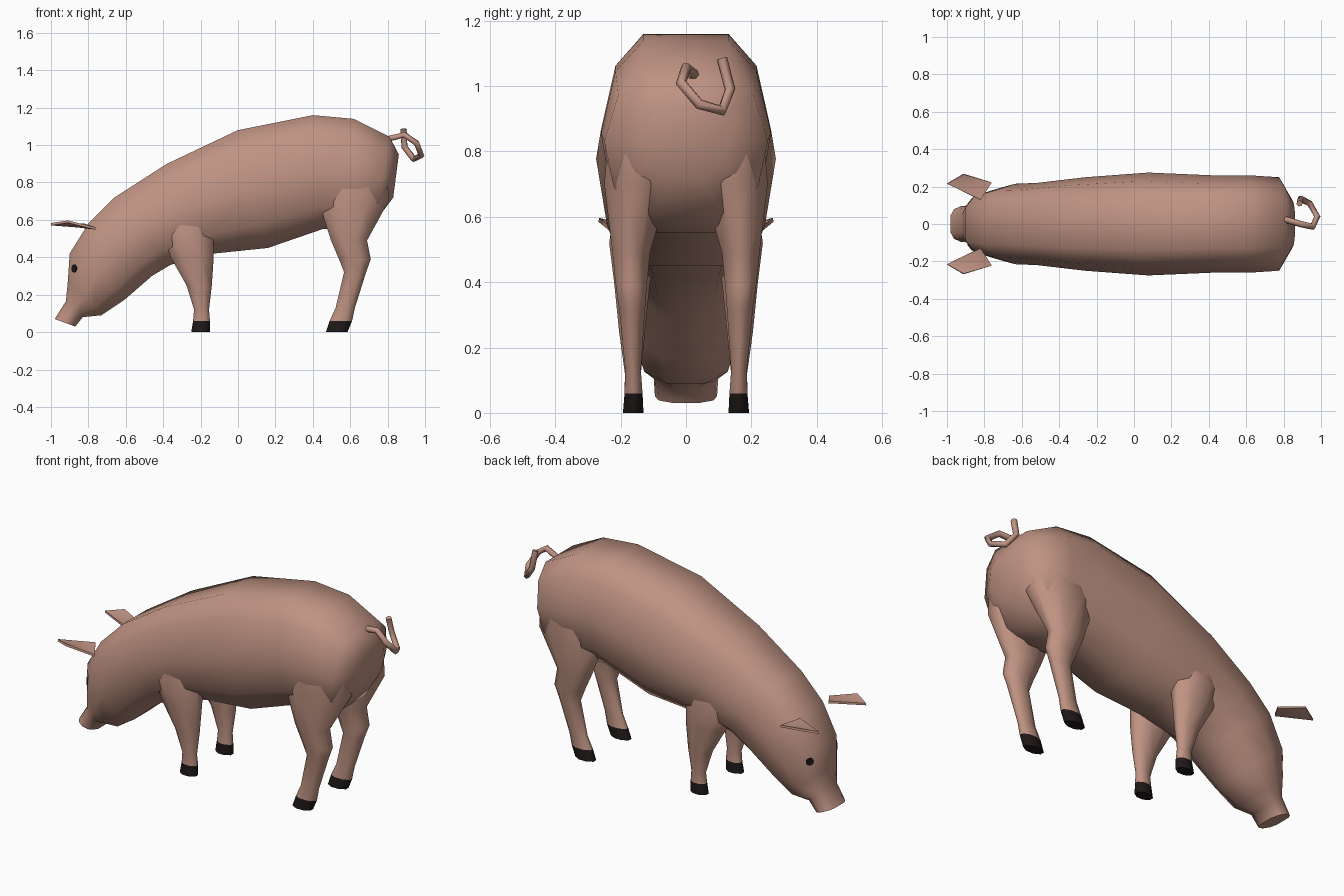
import bpy, bmesh, math
from mathutils import Vector

if "Cube" in bpy.data.objects:
    bpy.data.objects.remove(bpy.data.objects["Cube"])


def material(name, rgb):
    m = bpy.data.materials.new(name)
    m.diffuse_color = (*rgb, 1)
    m.use_nodes = True
    m.node_tree.nodes["Principled BSDF"].inputs["Base Color"].default_value = m.diffuse_color
    return m


SKIN = material("pink skin", (0.52, 0.29, 0.225))
DARK = material("dark hoof", (0.014, 0.009, 0.009))


def finish(bm, name, mats, angle=65):
    bmesh.ops.recalc_face_normals(bm, faces=bm.faces)
    me = bpy.data.meshes.new(name)
    bm.to_mesh(me)
    bm.free()
    for m in mats:
        me.materials.append(m)
    for p in me.polygons:
        p.use_smooth = True
    me.set_sharp_from_angle(angle=math.radians(angle))
    ob = bpy.data.objects.new(name, me)
    bpy.context.collection.objects.link(ob)
    return ob


def loft(rings):
    """Skin closed rings of equal point count and cap both ends."""
    bm = bmesh.new()
    rows = [[bm.verts.new(p) for p in r] for r in rings]
    n = len(rows[0])
    for a, b in zip(rows, rows[1:]):
        for i in range(n):
            j = (i + 1) % n
            bm.faces.new((a[i], a[j], b[j], b[i]))
    bm.faces.new(rows[0])
    bm.faces.new(rows[-1])
    return bm


# Body, neck, head and snout: top x,z / bottom x,z / half width
stations = [
    (-0.98, 0.07, -0.87, 0.03, 0.095),
    (-0.92, 0.165, -0.83, 0.08, 0.10),
    (-0.91, 0.27, -0.73, 0.09, 0.145),
    (-0.90, 0.42, -0.61, 0.17, 0.18),
    (-0.80, 0.58, -0.46, 0.30, 0.215),
    (-0.66, 0.72, -0.36, 0.36, 0.22),
    (-0.38, 0.90, -0.13, 0.42, 0.25),
    (0.00, 1.08, 0.16, 0.45, 0.275),
    (0.40, 1.16, 0.45, 0.55, 0.26),
    (0.62, 1.14, 0.62, 0.55, 0.26),
    (0.81, 1.045, 0.74, 0.60, 0.25),
    (0.86, 0.95, 0.83, 0.72, 0.13),
]
half = [(0.5, 1), (0.83, 0.84), (1, 0.52), (0.88, 0.2), (0.4, 0)]
section = half + [(-u, v) for u, v in reversed(half)]
body = finish(loft([[(bx + (tx - bx) * v, w * u, bz + (tz - bz) * v) for u, v in section]
                    for tx, tz, bx, bz, w in stations]), "body_and_head", [SKIN])

# Legs: x range, y range, height
front = [(-.25, -.15, .13, .193, 0), (-.24, -.15, .133, .188, .06), (-.235, -.155, .138, .187, .12),
         (-.275, -.14, .125, .205, .25), (-.36, -.13, .11, .22, .40),
         (-.40, -.13, .08, .235, .52), (-.36, -.15, .09, .215, .66)]
hind = [(.47, .585, .13, .193, 0), (.49, .61, .133, .188, .06), (.522, .625, .138, .186, .13),
        (.567, .685, .125, .205, .32), (.54, .71, .12, .215, .39), (.497, .69, .11, .225, .49),
        (.43, .805, .05, .25, .70), (.48, .80, .06, .235, .88)]
c = 0.3
chamfered = [(c, 0), (1 - c, 0), (1, c), (1, 1 - c), (1 - c, 1), (c, 1), (0, 1 - c), (0, c)]


def leg(name, rows, side):
    bm = loft([[(x0 + (x1 - x0) * u, side * (y0 + (y1 - y0) * v), z) for u, v in chamfered]
               for x0, x1, y0, y1, z in rows])
    for f in bm.faces:                      # hoof
        f.material_index = int(all(v.co.z < 0.061 for v in f.verts))
    finish(bm, name, [SKIN, DARK])


def ear(name, side):
    bm = bmesh.new()
    rim = [(-1, .215, .583), (-.91, .265, .597), (-.76, .222, .56), (-.82, .13, .58)]
    vs = [bm.verts.new((x, side * y, z)) for x, y, z in rim]
    mid = bm.verts.new((-.86, side * .205, .572))
    for i in range(4):
        bm.faces.new((vs[i], vs[(i + 1) % 4], mid))
    bmesh.ops.recalc_face_normals(bm, faces=bm.faces)
    bmesh.ops.solidify(bm, geom=bm.faces[:], thickness=0.012)
    finish(bm, name, [SKIN], 50)


def eye(name, side):
    hit, pos, nor, _ = body.ray_cast(Vector((-.875, side, .34)), Vector((0, -side, 0)))
    bm = bmesh.new()
    bmesh.ops.create_cone(bm, cap_ends=True, segments=10, radius1=.022, radius2=.022, depth=.008)
    bm.transform(nor.to_track_quat('Z', 'Y').to_matrix().to_4x4())
    bmesh.ops.translate(bm, vec=pos, verts=bm.verts)
    finish(bm, name, [DARK], 40)


bpy.context.view_layer.update()
for side, tag in ((-1, "near"), (1, "far")):
    leg("front_leg_" + tag, front, side)
    leg("hind_leg_" + tag, hind, side)
    ear("ear_" + tag, side)
    eye("eye_" + tag, side)

# Curly tail
path = [(.79, .03, 1.03), (.89, .0, 1.055), (.955, -.015, 1.01), (.98, .04, .945),
        (.94, .11, .925), (.89, .135, .99), (.885, .11, 1.085)]
cu = bpy.data.curves.new("tail", 'CURVE')
cu.dimensions = '3D'
cu.bevel_depth = 0.017
cu.bevel_resolution = 1
cu.use_fill_caps = True
sp = cu.splines.new('POLY')
sp.points.add(len(path) - 1)
for p, co in zip(sp.points, path):
    p.co = (*co, 1)
cu.materials.append(SKIN)
tail = bpy.data.objects.new("tail", cu)
bpy.context.collection.objects.link(tail)
bpy.context.view_layer.objects.active = tail
tail.select_set(True)
bpy.ops.object.convert(target='MESH')
